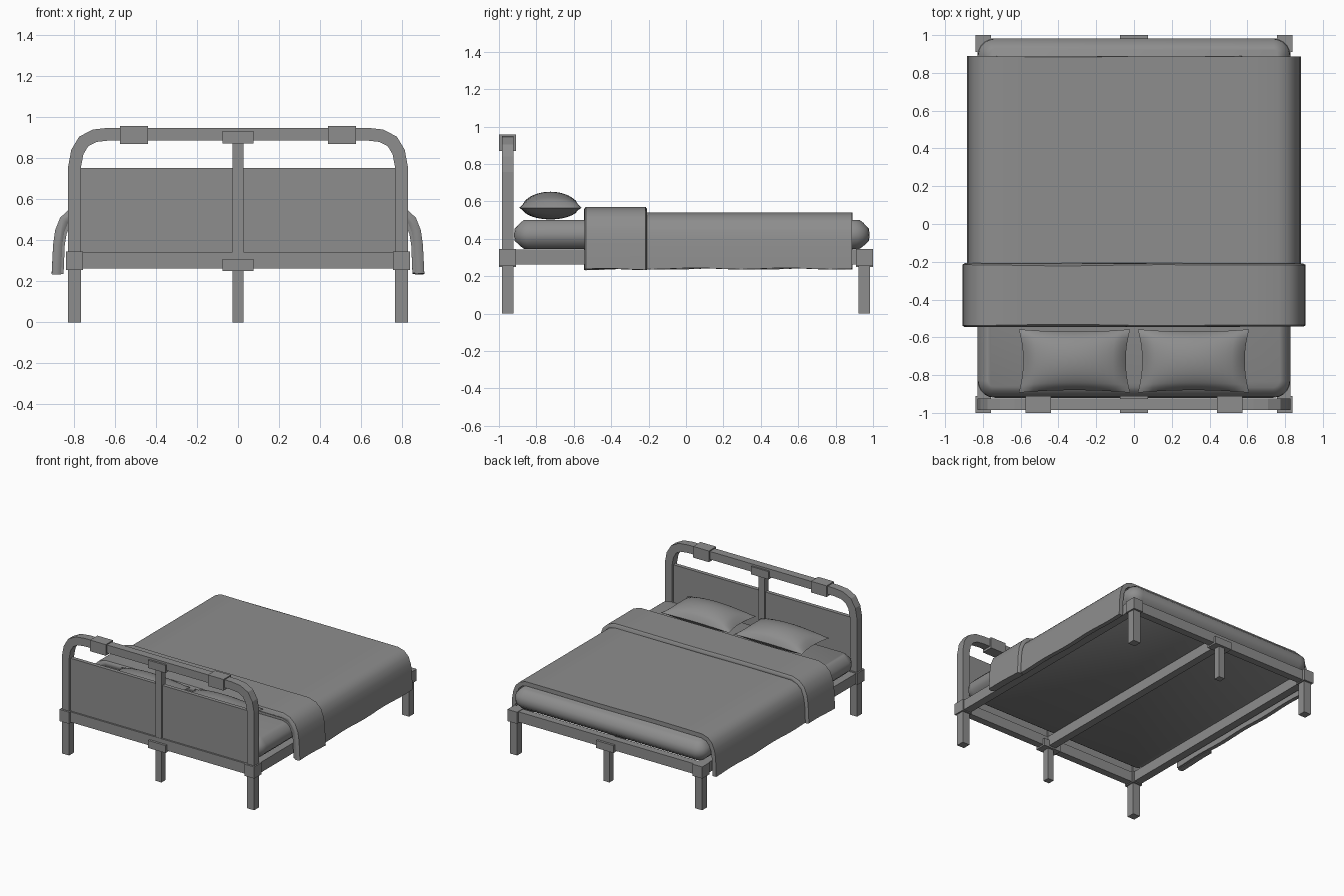
import bpy, bmesh, math
from mathutils import Vector

if "Cube" in bpy.data.objects:
    bpy.data.objects.remove(bpy.data.objects["Cube"], do_unlink=True)

grey = bpy.data.materials.new("plain_grey")
grey.use_nodes = True
grey.diffuse_color = (0.27, 0.27, 0.27, 1)
grey.node_tree.nodes["Principled BSDF"].inputs["Base Color"].default_value = (0.27, 0.27, 0.27, 1)


def finish(name, bm, smooth=None):
    bmesh.ops.recalc_face_normals(bm, faces=bm.faces)
    me = bpy.data.meshes.new(name)
    bm.to_mesh(me)
    bm.free()
    me.materials.append(grey)
    if smooth:
        me.shade_smooth()
        me.set_sharp_from_angle(angle=math.radians(smooth))
    ob = bpy.data.objects.new(name, me)
    bpy.context.collection.objects.link(ob)
    return ob


def box(name, xs, ys, zs):
    bm = bmesh.new()
    bmesh.ops.create_cube(bm, size=1)
    for v in bm.verts:
        v.co = [a + (b - a) * (c + 0.5) for (a, b), c in zip((xs, ys, zs), v.co)]
    return finish(name, bm)


def loft(name, rings, closed=True, smooth=None):
    """Skin equal rings of points and cap both ends."""
    bm = bmesh.new()
    loops = [[bm.verts.new(p) for p in r] for r in rings]
    n = len(rings[0])
    for a, b in zip(loops, loops[1:]):
        for i in range(n):
            j = (i + 1) % n
            bm.faces.new((a[i], a[j], b[j], b[i]))
    bm.faces.new(loops[0])
    bm.faces.new(loops[-1])
    return finish(name, bm, smooth)


def offset_path(path, d):
    """Shift a 2D path sideways by d with mitred corners."""
    pts = [Vector(p) for p in path]
    out = []
    for i, p in enumerate(pts):
        t1 = (p - pts[max(i - 1, 0)]) if i else pts[1] - p
        t2 = (pts[i + 1] - p) if i < len(pts) - 1 else t1
        t1, t2 = t1.normalized(), t2.normalized()
        n1, n2 = Vector((-t1.y, t1.x)), Vector((-t2.y, t2.x))
        m = (n1 + n2).normalized()
        out.append(p + m * (d / m.dot(n1)))
    return out


def mirrored(half):
    return half + [(-x, z) for x, z in reversed(half)]


# Bent headboard tube, including its two legs
R = 0.031
HEAD, FOOT = -0.954, 0.954
arch = mirrored([(-0.798, 0), (-0.798, 0.755), (-0.784, 0.83), (-0.753, 0.882),
                 (-0.70, 0.91), (-0.63, 0.918)])
outer, inner = offset_path(arch, R), offset_path(arch, -R)
loft("headboard_tube", [[(o.x, HEAD - R, o.y), (o.x, HEAD + R, o.y),
                         (i.x, HEAD + R, i.y), (i.x, HEAD - R, i.y)]
                        for o, i in zip(outer, inner)])

# Headboard panel and middle post
box("headboard_panel", (-0.77, 0.77), (HEAD - 0.015, HEAD + 0.015), (0.33, 0.752))
box("headboard_post", (-0.026, 0.026), (HEAD - 0.026, HEAD + 0.026), (0, 0.9))
box("headboard_post_clamp", (-0.075, 0.075), (-1, -0.91), (0.873, 0.934))

# Parts repeated on each side
for side, s in (("left", 1), ("right", -1)):
    box("headboard_sleeve_" + side, (s * 0.44, s * 0.575), (-1, -0.91), (0.87, 0.957))
    box("foot_leg_" + side, (s * 0.767, s * 0.829), (FOOT - R, FOOT + R), (0, 0.335))
    box("side_rail_" + side, (s * 0.767, s * 0.829), (HEAD, FOOT), (0.262, 0.342))
    for end, e in (("head", -1), ("foot", 1)):
        box(f"{end}_corner_bracket_{side}", (s * 0.756, s * 0.84),
            (e * 0.91, e), (0.255, 0.346))

# Parts repeated at each end
for end, y, e in (("head", HEAD, -1), ("foot", FOOT, 1)):
    box(end + "_rail", (-0.79, 0.79), (y - 0.028, y + 0.028), (0.262, 0.342))
    box(end + "_middle_bracket", (-0.075, 0.075), (e * 0.91, e), (0.25, 0.308))
box("foot_middle_leg", (-0.026, 0.026), (FOOT - 0.026, FOOT + 0.026), (0, 0.335))
box("middle_rail", (-0.03, 0.03), (HEAD, FOOT), (0.262, 0.342))


# Mattress with rounded corners and a soft rim
def rounded_ring(z, inset, hx=0.828, y0=-0.92, y1=0.982, r=0.09):
    ring = []
    for k, (sx, cy) in enumerate(((1, y1 - r), (-1, y1 - r), (-1, y0 + r), (1, y0 + r))):
        for i in range(6):
            a = math.pi / 2 * (k + i / 5)
            ring.append((sx * (hx - r) + (r - inset) * math.cos(a),
                         cy + (r - inset) * math.sin(a), z))
    return ring


loft("mattress", [rounded_ring(z, i) for z, i in (
    (0.346, 0.055), (0.36, 0.035), (0.39, 0.004), (0.42, 0), (0.455, 0.004),
    (0.487, 0.035), (0.502, 0.055))], smooth=40)


# Draped bedding: a cross-section carried along y with gently wavy edges
def drape(name, half, thick, y0, y1, wave, lip=0):
    top = mirrored(half)
    # Subdivide the flat top so its edges can wave
    k = len(half)
    w = half[-1][0]
    flat = [(w + (-2 * w) * i / 10, half[-1][1]) for i in range(1, 10)]
    top = top[:k] + flat + top[k:]
    under = offset_path(top, -thick)
    section = [Vector(p) for p in top] + under[::-1]
    middle = offset_path(top, -thick / 2)
    middle = middle + middle[::-1]
    rings = []
    steps = 24
    for j in range(steps + 1):
        t = j / steps
        ring = []
        for p, m in zip(section, middle):
            q = m.lerp(p, 0.45) if lip and j in (0, steps) else p
            edge = 0.5 * math.sin(p.x * 7 + 1) + 0.5 * math.sin(p.x * 4)
            y = y0 + (y1 - y0) * t + wave * edge * (2 * t - 1)
            if lip and j in (1, steps - 1):
                y += lip * (0.4 if j == 1 else -0.4) - (1 if j == 1 else -1) * (y1 - y0) / steps
            dz = 0
            if p.y < 0.3:
                dz = wave * 0.9 * math.sin(y * 13 + p.x)
            ring.append((q.x, y, q.y + dz))
        rings.append(ring)
    return loft(name, rings, smooth=40)


drape("duvet", [(-0.884, 0.241), (-0.878, 0.38), (-0.868, 0.44), (-0.848, 0.49),
                (-0.812, 0.524), (-0.76, 0.54)], 0.033, -0.53, 0.887, 0.004)
drape("duvet_fold", [(-0.909, 0.238), (-0.902, 0.38), (-0.892, 0.45), (-0.868, 0.51),
                     (-0.825, 0.55), (-0.765, 0.57)], 0.045, -0.543, -0.21, 0.004, lip=0.02)


# Pillows: pinched cushions with concave edges
def pillow(name, cx, cy=-0.725, hx=0.295, hy=0.168, n=16):
    bm = bmesh.new()
    bmesh.ops.create_grid(bm, x_segments=n, y_segments=n, size=1)
    lower = bmesh.ops.duplicate(bm, geom=bm.verts[:] + bm.edges[:] + bm.faces[:])
    below = {g for g in lower["geom"] if isinstance(g, bmesh.types.BMVert)}
    for v in bm.verts:
        u, w = v.co.x, v.co.y
        puff = max(0, (1 - u * u) * (1 - w * w)) ** 0.55
        h = -0.062 if v in below else 0.086
        v.co = (cx + hx * u * (1 - 0.08 * (1 - w * w)),
                cy + hy * w * (1 - 0.08 * (1 - u * u)), 0.566 + h * puff)
    bmesh.ops.remove_doubles(bm, verts=bm.verts, dist=0.0005)
    finish(name, bm, 50)


pillow("pillow_left", 0.315)
pillow("pillow_right", -0.315)
